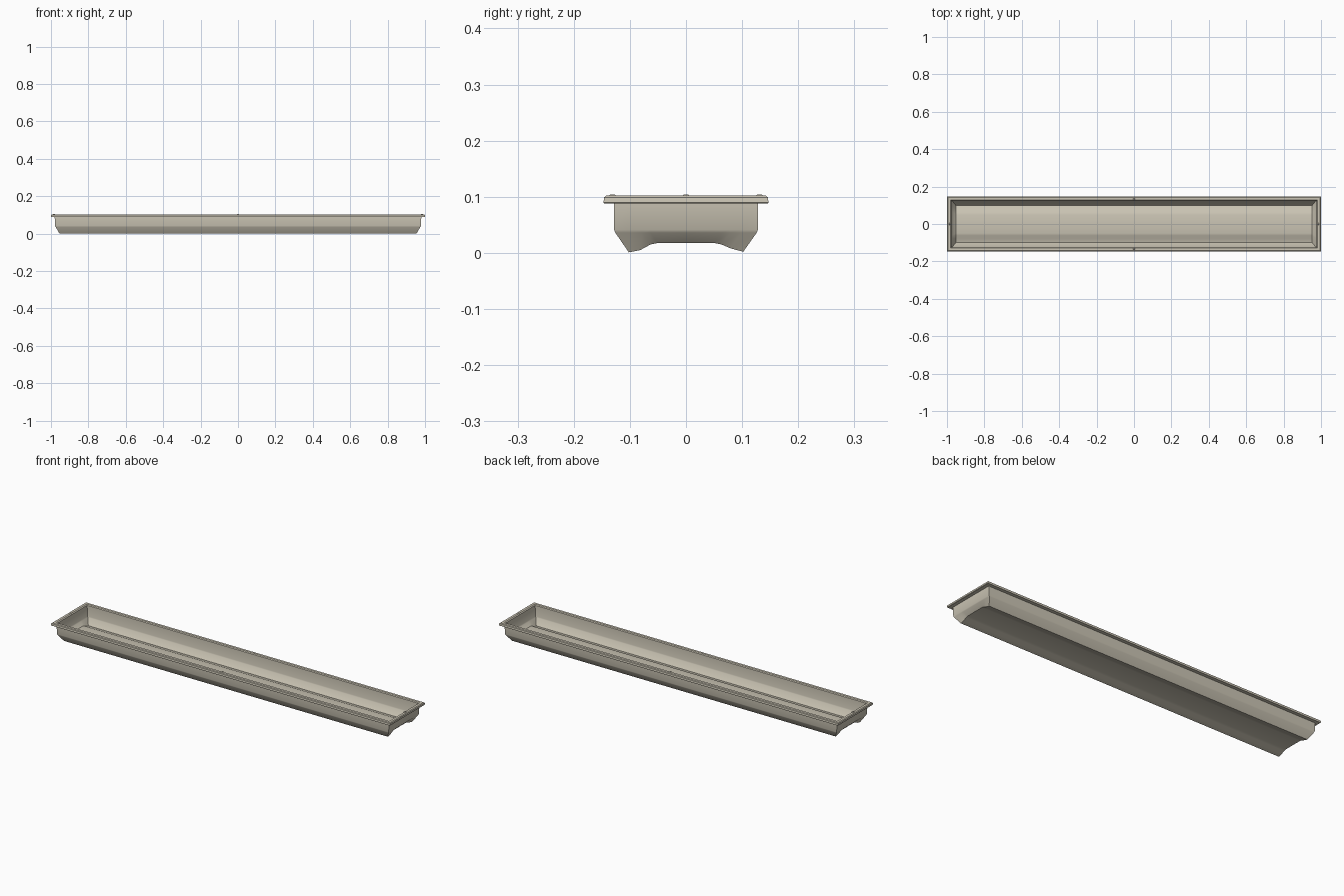
import bpy, bmesh

if "Cube" in bpy.data.objects:
    bpy.data.objects.remove(bpy.data.objects["Cube"])

mat = bpy.data.materials.new("warm beige plastic")
mat.diffuse_color = (0.60, 0.56, 0.46, 1)
mat.use_nodes = True
mat.node_tree.nodes["Principled BSDF"].inputs["Base Color"].default_value = mat.diffuse_color

# Floor cross-section: (fraction of half width, height) - raised hump with two feet
FLOOR = [(-1, .001), (-.80, .005), (-.62, .015), (-.5, .0175), (0, .018),
         (.5, .0175), (.62, .015), (.78, .008), (1, .002)]
N = len(FLOOR)


def ring(bm, hx, hy, z=None, lift=0.0):
    """Rectangular loop; z=None follows the humped floor profile."""
    right = [bm.verts.new((hx, f * hy, (h if z is None else z) + lift)) for f, h in FLOOR]
    left = [bm.verts.new((-hx, f * hy, (h if z is None else z) + lift)) for f, h in reversed(FLOOR)]
    return right + left


def floor_strips(bm, r):
    for i in range(N - 1):
        bm.faces.new((r[i], r[i + 1], r[2 * N - 2 - i], r[2 * N - 1 - i]))


def finish(bm, name, smooth):
    bmesh.ops.recalc_face_normals(bm, faces=bm.faces)
    me = bpy.data.meshes.new(name)
    bm.to_mesh(me)
    bm.free()
    ob = bpy.data.objects.new(name, me)
    bpy.context.collection.objects.link(ob)
    me.materials.append(mat)
    if smooth:
        bpy.context.view_layer.objects.active = ob
        ob.select_set(True)
        bpy.ops.object.shade_smooth_by_angle(angle=0.5)
        ob.select_set(False)


# Tray: outside floor, up the walls, round the folded rim and down the inside
bm = bmesh.new()
rings = [
    ring(bm, .955, .102),
    ring(bm, .975, .126, .036),
    ring(bm, .978, .128, .041),
    ring(bm, .980, .128, .088),
    ring(bm, .998, .146, .088),
    ring(bm, 1.00, .147, .090),
    ring(bm, .999, .146, .099),
    ring(bm, .995, .142, .102),
    ring(bm, .982, .129, .102),
    ring(bm, .977, .125, .098),
    ring(bm, .974, .124, .041),
    ring(bm, .971, .122, .036),
    ring(bm, .952, .099, None, .004),
]
for a, b in zip(rings, rings[1:]):
    for i in range(2 * N):
        j = (i + 1) % (2 * N)
        bm.faces.new((a[i], a[j], b[j], b[i]))
floor_strips(bm, rings[0])
floor_strips(bm, rings[-1])
finish(bm, "planter_tray", True)

# Small stacking pips on the middle of each rim side
bm = bmesh.new()
for x, y in ((0, .131), (0, -.131), (.984, 0), (-.984, 0)):
    res = bmesh.ops.create_cube(bm, size=1)
    for v in res["verts"]:
        top = v.co.z > 0
        s = .008 if top else .013
        v.co = (x + v.co.x * s, y + v.co.y * s, .104 if top else .101)
finish(bm, "rim_pips", False)
